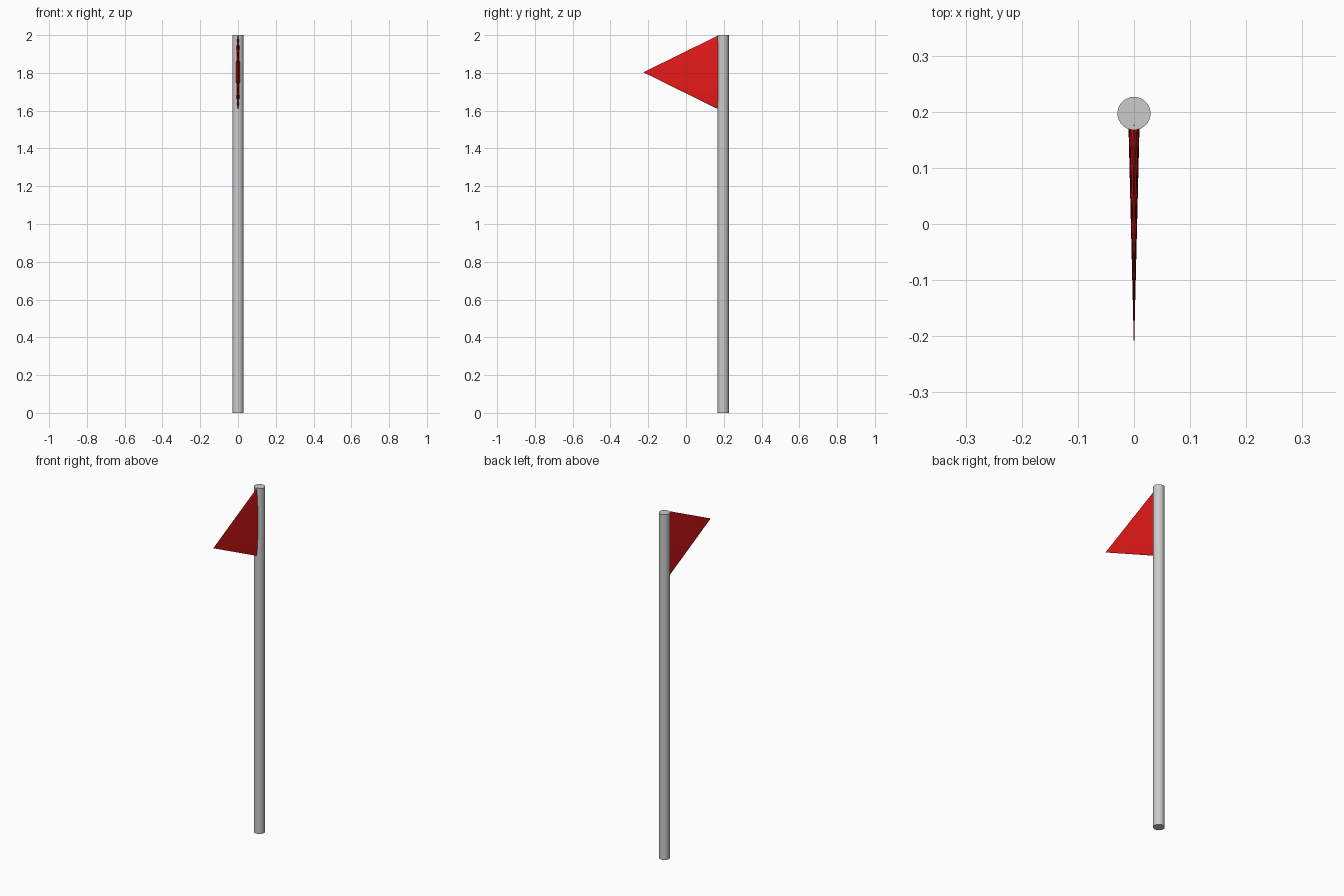
import bpy
from math import radians

if "Cube" in bpy.data.objects:
    bpy.data.objects.remove(bpy.data.objects["Cube"])


def finish(obj, name, color=None):
    obj.name = name
    bpy.ops.object.shade_smooth_by_angle(angle=radians(35))
    if color:
        mat = bpy.data.materials.new(name + "_material")
        mat.diffuse_color = color
        mat.use_nodes = True
        mat.node_tree.nodes["Principled BSDF"].inputs["Base Color"].default_value = mat.diffuse_color
        obj.data.materials.append(mat)


POLE_R = 0.0295
POLE_Y = 0.197
TIP_Y = -0.226
BASE_Y = 0.176

# Pole
bpy.ops.mesh.primitive_cylinder_add(vertices=32, radius=POLE_R, depth=2,
                                    location=(0, POLE_Y, 1))
finish(bpy.context.object, "pole")

# Pennant: a cone pointing to the front, flattened sideways, base sunk in the pole
bpy.ops.mesh.primitive_cone_add(vertices=32, radius1=0.198, radius2=0,
                                depth=BASE_Y - TIP_Y,
                                location=(0, (BASE_Y + TIP_Y) / 2, 1.803),
                                rotation=(radians(90), 0, 0))
flag = bpy.context.object
flag.scale.x = 0.05
bpy.ops.object.transform_apply(location=False, rotation=True, scale=True)
finish(flag, "pennant", (0.8, 0.01, 0.01, 1))
